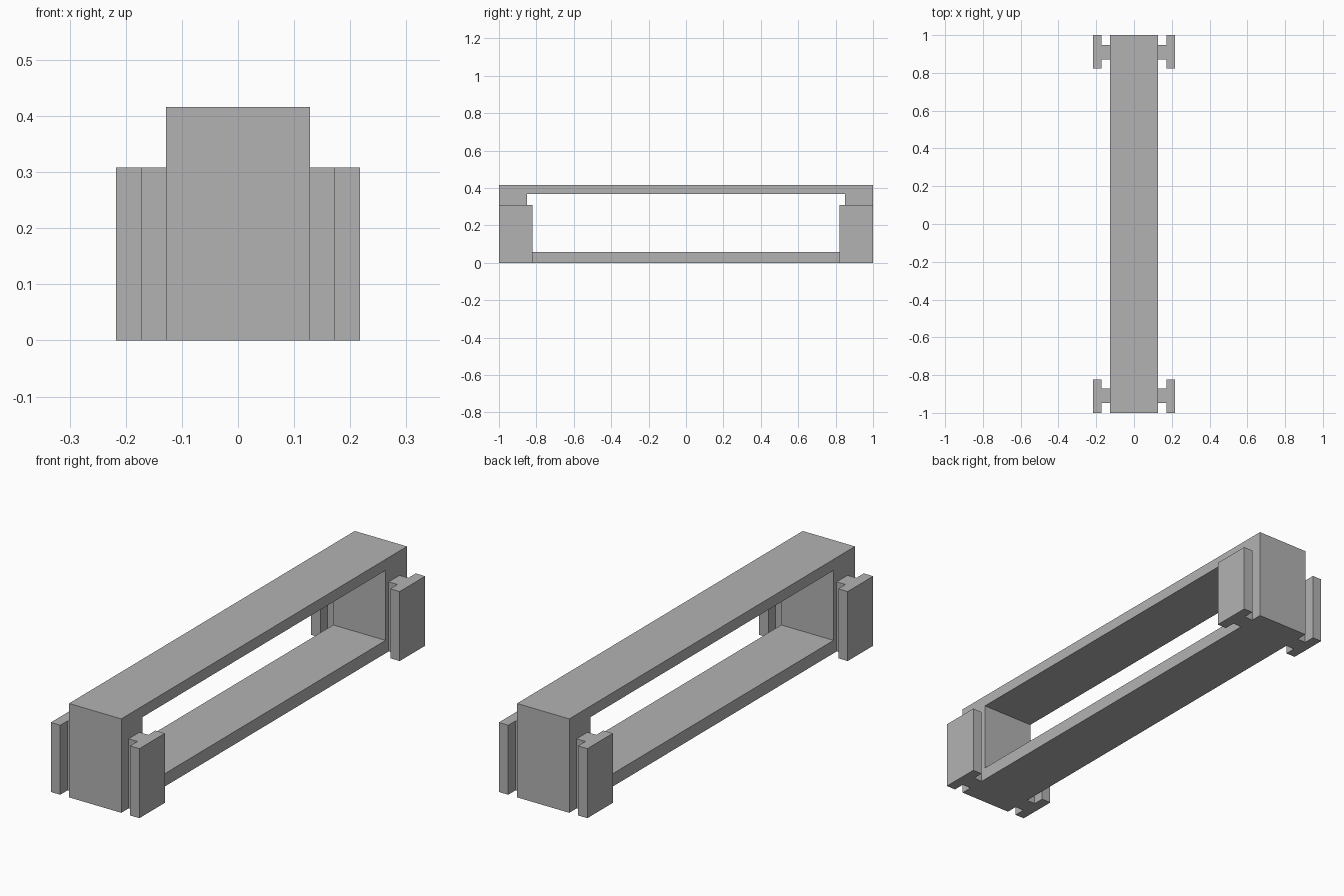
import bpy
import bmesh

cube = bpy.data.objects.get("Cube")
if cube:
    bpy.data.objects.remove(cube, do_unlink=True)

# Single flat grey
grey = bpy.data.materials.new("plain grey")
grey.use_nodes = True
colour = (0.45, 0.45, 0.45, 1)
grey.diffuse_color = colour
grey.node_tree.nodes["Principled BSDF"].inputs["Base Color"].default_value = colour


def add_object(name, bm):
    bmesh.ops.recalc_face_normals(bm, faces=bm.faces)
    mesh = bpy.data.meshes.new(name)
    bm.to_mesh(mesh)
    bm.free()
    mesh.materials.append(grey)
    obj = bpy.data.objects.new(name, mesh)
    bpy.context.collection.objects.link(obj)
    return obj


def rectangle(half_length, low, high):
    return [(-half_length, low), (half_length, low),
            (half_length, high), (-half_length, high)]


# Long hollow frame: outer and inner rectangles joined into a ring
HALF_WIDTH = 0.128
TOP = 0.416
bm = bmesh.new()
loops = [[bm.verts.new((x, y, z)) for y, z in outline]
         for x in (-HALF_WIDTH, HALF_WIDTH)
         for outline in (rectangle(1, 0, TOP), rectangle(0.85, 0.057, 0.367))]
outer_r, inner_r, outer_l, inner_l = loops
for a, b in ((outer_r, outer_l), (inner_r, inner_l),
             (outer_r, inner_r), (outer_l, inner_l)):
    for i in range(4):
        j = (i + 1) % 4
        bm.faces.new((a[i], a[j], b[j], b[i]))
add_object("frame", bm)

# T-shaped side rails at the four corners: web plus outer flange
RAIL_HEIGHT = 0.308
WEB_X, FLANGE_X = 0.171, 0.217
profile = [(HALF_WIDTH, 0.872), (WEB_X, 0.872), (WEB_X, 0.822),
           (FLANGE_X, 0.822), (FLANGE_X, 1), (WEB_X, 1),
           (WEB_X, 0.948), (HALF_WIDTH, 0.948)]
for end, sy in (("front", -1), ("back", 1)):
    for side, sx in (("left", 1), ("right", -1)):
        bm = bmesh.new()
        base = bm.faces.new([bm.verts.new((sx * x, sy * y, 0)) for x, y in profile])
        result = bmesh.ops.extrude_face_region(bm, geom=[base], use_keep_orig=True)
        top = [v for v in result["geom"] if isinstance(v, bmesh.types.BMVert)]
        bmesh.ops.translate(bm, verts=top, vec=(0, 0, RAIL_HEIGHT))
        add_object(f"{end}_{side}_rail", bm)
